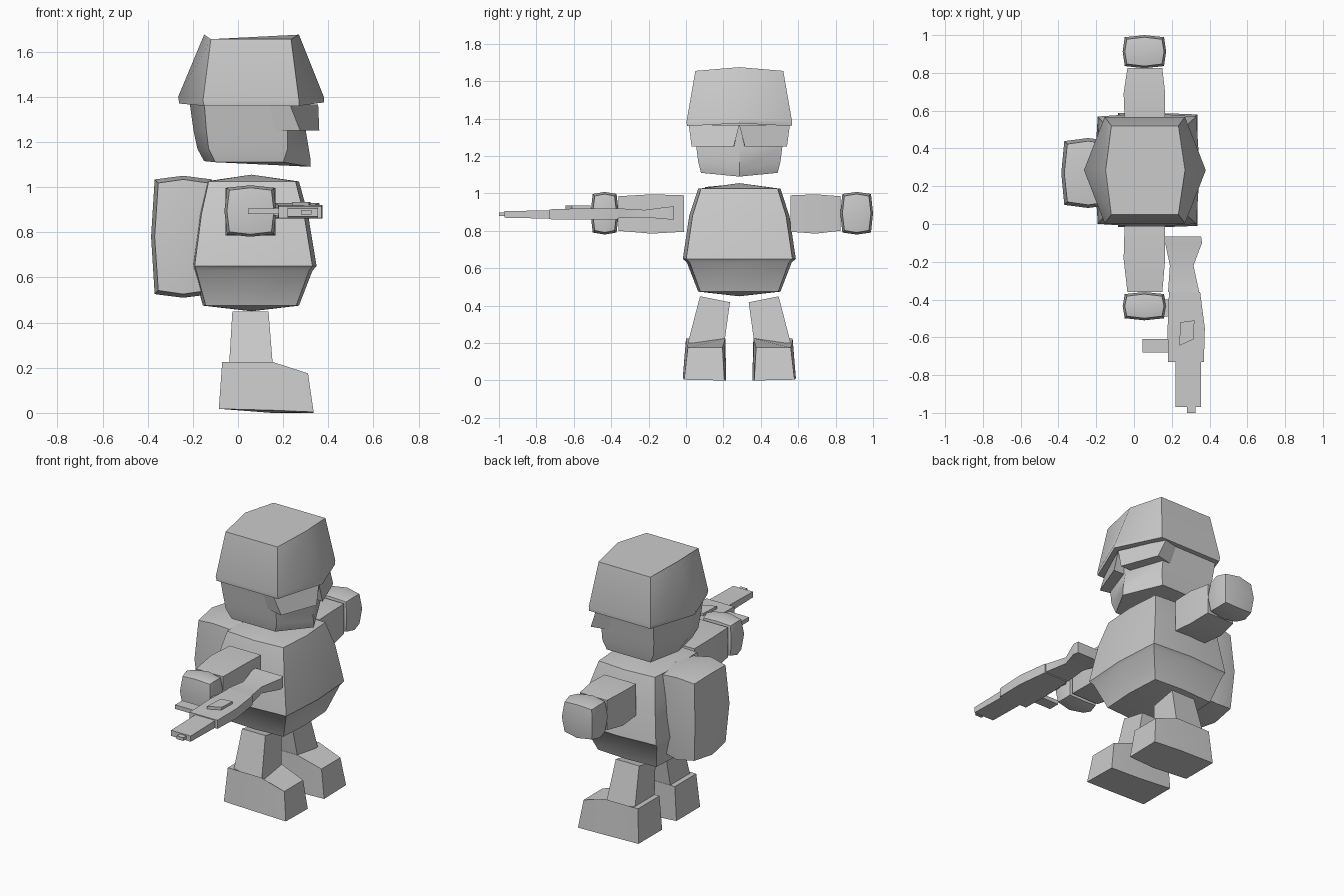
import bpy, bmesh, math
from mathutils import Vector

if "Cube" in bpy.data.objects:
    bpy.data.objects.remove(bpy.data.objects["Cube"])

MID = 0.285  # y of the body's plane of symmetry
grey = bpy.data.materials.new("light_grey")
grey.diffuse_color = (0.6, 0.6, 0.6, 1)
grey.use_nodes = True
grey.node_tree.nodes["Principled BSDF"].inputs["Base Color"].default_value = grey.diffuse_color


def finish(name, bm, angle=40):
    bmesh.ops.recalc_face_normals(bm, faces=bm.faces)
    me = bpy.data.meshes.new(name)
    bm.to_mesh(me)
    bm.free()
    ob = bpy.data.objects.new(name, me)
    bpy.context.collection.objects.link(ob)
    me.materials.append(grey)
    bpy.context.view_layer.objects.active = ob
    ob.select_set(True)
    bpy.ops.object.shade_smooth_by_angle(angle=math.radians(angle))
    ob.select_set(False)
    return ob


def loft(name, rings, low=None, high=None, angle=40):
    """Skin equal-length rings; ends are flat or rise to a given centre point."""
    bm = bmesh.new()
    vs = [[bm.verts.new(p) for p in r] for r in rings]
    n = len(vs[0])
    for a, b in zip(vs, vs[1:]):
        for i in range(n):
            j = (i + 1) % n
            bm.faces.new((a[i], a[j], b[j], b[i]))
    for ring, tip in ((vs[0], low), (vs[-1], high)):
        if tip:
            c = bm.verts.new(tip)
            for i in range(n):
                bm.faces.new((ring[i], ring[(i + 1) % n], c))
        else:
            bm.faces.new(ring)
    return finish(name, bm, angle)


def hex_ring(zc, zb, zf, xb, xbc, xfc, xf, h):
    """Six-sided ring: back tip, front tip and four corners."""
    return [(xb, MID, zb), (xbc, MID - h, zc), (xfc, MID - h, zc),
            (xf, MID, zf), (xfc, MID + h, zc), (xbc, MID + h, zc)]


def oct_ring(z, x0, x1, h, b):
    """Square ring whose side middles bulge out by b."""
    xm = (x0 + x1) / 2
    return [(x0, MID, z), (x0 + b, MID - h + b, z), (xm, MID - h, z), (x1 - b, MID - h + b, z),
            (x1, MID, z), (x1 - b, MID + h - b, z), (xm, MID + h, z), (x0 + b, MID + h - b, z)]


def pillow(name, lo, hi, bulge, angle=40):
    """Box with each face cut in four and its corners and edges pulled in."""
    bm = bmesh.new()
    bmesh.ops.create_cube(bm, size=2)
    bmesh.ops.subdivide_edges(bm, edges=bm.edges[:], cuts=1, use_grid_fill=True)
    lo, hi = Vector(lo), Vector(hi)
    c, s = (lo + hi) / 2, (hi - lo) / 2
    for v in bm.verts:
        out = sum(abs(k) > 0.5 for k in v.co)
        f = [max(0.0, 1 - bulge * (out - 1) / k) for k in s]
        v.co = Vector([c[i] + v.co[i] * s[i] * f[i] for i in range(3)])
    return finish(name, bm, angle)


def rect_y(y, x0, x1, z0, z1):
    return [(x0, y, z0), (x1, y, z0), (x1, y, z1), (x0, y, z1)]


def rect_z(z, x0, x1, y0, y1):
    return [(x0, y0, z), (x1, y0, z), (x1, y1, z), (x0, y1, z)]


# Helmet and head
loft("helmet", [hex_ring(1.36, 1.37, 1.375, -0.26, -0.15, 0.27, 0.38, 0.28),
                hex_ring(1.385, 1.40, 1.40, -0.265, -0.155, 0.27, 0.38, 0.282),
                hex_ring(1.655, 1.675, 1.675, -0.15, -0.12, 0.235, 0.27, 0.235)])
loft("head", [hex_ring(1.11, 1.115, 1.09, -0.15, -0.10, 0.20, 0.32, 0.205),
              hex_ring(1.17, 1.17, 1.13, -0.18, -0.13, 0.22, 0.32, 0.22),
              hex_ring(1.25, 1.25, 1.25, -0.197, -0.14, 0.22, 0.30, 0.23),
              hex_ring(1.38, 1.38, 1.38, -0.215, -0.15, 0.22, 0.31, 0.25)])

# Goggle lenses, one on each side of the nose
for side, s in (("left", 1), ("right", -1)):
    outer = [(0.23, 0.27, 1.365), (0.275, 0.255, 1.25), (0.36, 0.03, 1.25), (0.355, 0.0, 1.365)]
    inner = [(x - 0.11, y * 0.9, z) for x, y, z in outer]
    loft(side + "_lens", [[(x, MID + s * y, z) for x, y, z in r] for r in (outer, inner)])

# Torso and backpack
loft("torso", [oct_ring(0.475, -0.155, 0.27, 0.22, 0.012),
               oct_ring(0.63, -0.20, 0.33, 0.28, 0.015),
               oct_ring(0.65, -0.21, 0.348, 0.302, 0.018),
               oct_ring(0.88, -0.18, 0.31, 0.268, 0.018),
               oct_ring(1.025, -0.145, 0.27, 0.22, 0.015)],
     low=(0.06, MID, 0.45), high=(0.06, MID, 1.055))
pillow("backpack", (-0.385, 0.085, 0.51), (-0.10, 0.455, 1.05), 0.016)

# Arms reach straight out to both sides
for side, y0, y1, y2 in (("right", -0.01, -0.36, -0.51), ("left", 0.56, 0.825, 1.0)):
    ym = (y0 + y1) / 2
    loft(side + "_arm", [rect_y(y0, -0.05, 0.165, 0.795, 0.99),
                         rect_y(ym, -0.055, 0.165, 0.785, 0.995),
                         rect_y(y1, -0.035, 0.15, 0.80, 0.985)])
    pillow(side + "_hand", (-0.06, min(y1, y2), 0.78), (0.17, max(y1, y2), 1.008), 0.011)

# Legs lean outwards down to blocky boots
for side, s in (("left", 1), ("right", -1)):
    def flip(ring):
        return [(x, MID + s * y, z) for x, y, z in ring]
    top = [(x, y, 0.45 - (0.21 - y) * 0.2) for x, y, z in rect_z(0, -0.025, 0.135, 0.05, 0.21)]
    loft(side + "_leg", [flip(rect_z(0.20, -0.04, 0.155, 0.08, 0.275)), flip(top)])
    loft(side + "_boot", [
        flip([(-0.085, 0.07, 0.018), (-0.085, 0.302, 0.018), (0.15, 0.302, 0.012), (0.335, 0.295, 0.004),
              (0.335, 0.08, 0.0), (0.15, 0.07, 0.0)]),
        flip([(-0.07, 0.075, 0.225), (-0.07, 0.285, 0.225), (0.155, 0.285, 0.225), (0.31, 0.275, 0.175),
              (0.31, 0.09, 0.175), (0.155, 0.075, 0.225)])])

# Rifle lying on its side beside the right hand
loft("rifle_body", [rect_y(-0.73, 0.18, 0.37, 0.862, 0.915), rect_y(-0.55, 0.178, 0.375, 0.86, 0.92),
                    rect_y(-0.36, 0.185, 0.35, 0.862, 0.92)])
loft("rifle_stock", [rect_y(-0.36, 0.18, 0.345, 0.868, 0.92), rect_y(-0.22, 0.19, 0.315, 0.872, 0.912),
                     rect_y(-0.10, 0.165, 0.36, 0.862, 0.928), rect_y(-0.065, 0.155, 0.355, 0.86, 0.93)])
loft("barrel", [rect_y(-0.97, 0.22, 0.355, 0.87, 0.905), rect_y(-0.72, 0.22, 0.355, 0.865, 0.91)])
loft("muzzle", [rect_y(-1.0, 0.28, 0.325, 0.878, 0.898), rect_y(-0.96, 0.28, 0.325, 0.878, 0.898)])
loft("sight", [[(0.24, -0.645, 0.91), (0.315, -0.61, 0.91), (0.32, -0.51, 0.91), (0.245, -0.52, 0.91)],
               [(0.24, -0.645, 0.935), (0.315, -0.61, 0.935), (0.32, -0.51, 0.935), (0.245, -0.52, 0.935)]])
loft("magazine", [rect_y(-0.68, 0.045, 0.20, 0.88, 0.905), rect_y(-0.61, 0.045, 0.20, 0.88, 0.905)])
loft("rifle_grip", [rect_y(-0.49, 0.13, 0.20, 0.875, 0.91), rect_y(-0.40, 0.13, 0.20, 0.875, 0.91)])
